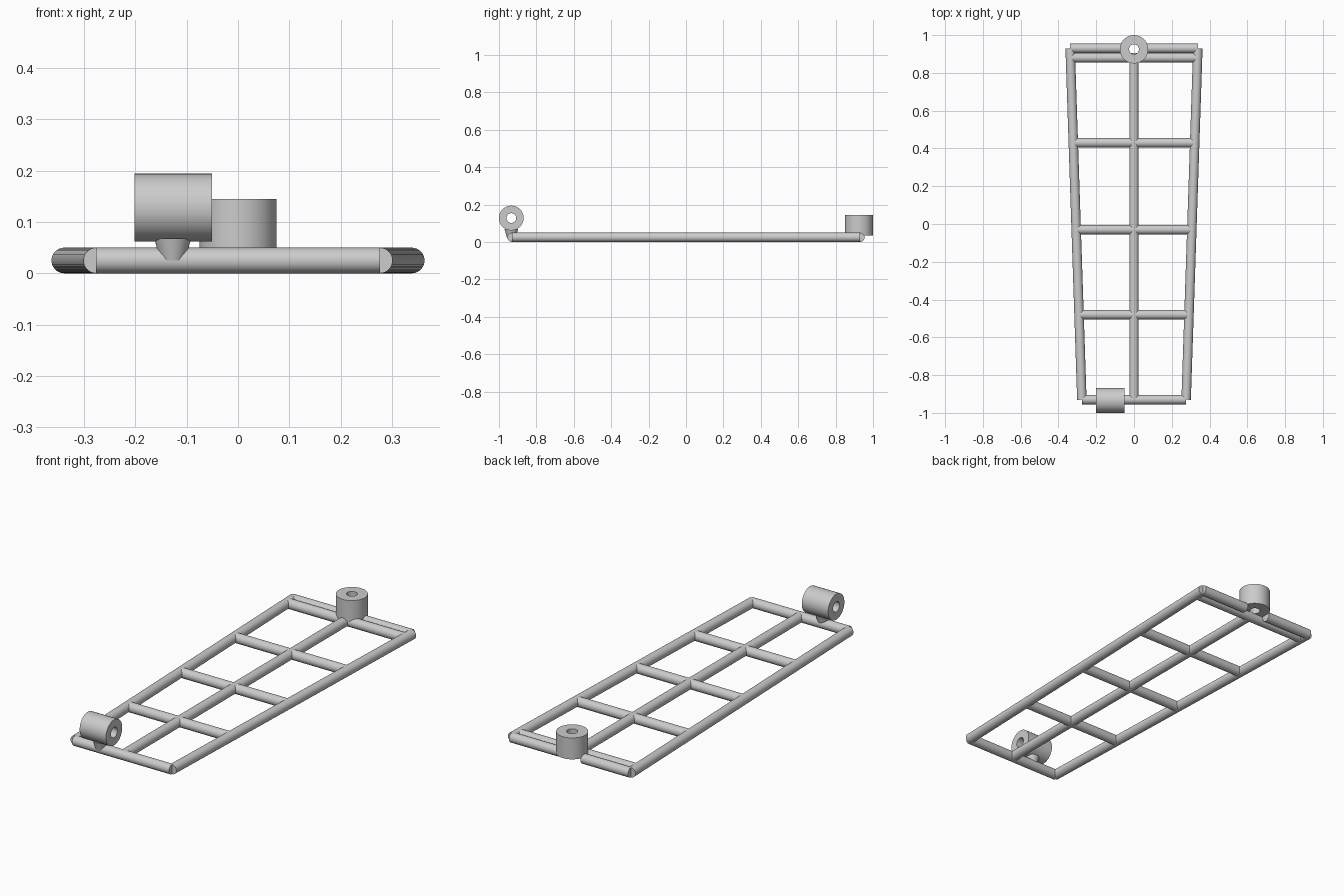
import bpy, bmesh, math
from mathutils import Vector

cube = bpy.data.objects.get("Cube")
if cube:
    bpy.data.objects.remove(cube, do_unlink=True)

R = 0.025                       # tube radius, also the height of the tube axes
FRONT, BACK = -0.93, 0.93       # ends of the frame
SIDES = 40

steel = bpy.data.materials.new("grey_steel")
steel.use_nodes = True
colour = (0.6, 0.6, 0.6, 1)
steel.diffuse_color = colour
steel.node_tree.nodes["Principled BSDF"].inputs["Base Color"].default_value = colour


def finish(obj):
    obj.data.materials.append(steel)
    bpy.ops.object.select_all(action='DESELECT')
    obj.select_set(True)
    bpy.context.view_layer.objects.active = obj
    bpy.ops.object.shade_smooth_by_angle(angle=math.radians(35))
    return obj


def rod(name, start, end, r1=R, r2=R):
    """Solid round bar, or cone, between two points."""
    a, b = Vector(start), Vector(end)
    bpy.ops.mesh.primitive_cone_add(vertices=SIDES, radius1=r1, radius2=r2,
                                    depth=(b - a).length, location=(a + b) / 2)
    obj = bpy.context.object
    obj.name = name
    obj.rotation_euler = (b - a).to_track_quat('Z', 'Y').to_euler()
    return finish(obj)


def sleeve(name, centre, outer, inner, length, rotation=(0, 0, 0)):
    """Hollow cylinder turned from a rectangular profile."""
    bm = bmesh.new()
    h = length / 2
    ring = [bm.verts.new((r, 0, z)) for r, z in
            ((inner, -h), (outer, -h), (outer, h), (inner, h))]
    edges = [bm.edges.new((ring[i], ring[(i + 1) % 4])) for i in range(4)]
    bmesh.ops.spin(bm, geom=ring + edges, axis=(0, 0, 1), cent=(0, 0, 0),
                   angle=math.tau, steps=48, use_merge=False)
    bmesh.ops.remove_doubles(bm, verts=bm.verts, dist=0.0001)
    bmesh.ops.recalc_face_normals(bm, faces=bm.faces)
    mesh = bpy.data.meshes.new(name)
    bm.to_mesh(mesh)
    bm.free()
    obj = bpy.data.objects.new(name, mesh)
    bpy.context.collection.objects.link(obj)
    obj.location = centre
    obj.rotation_euler = rotation
    return finish(obj)


def half_width(y):
    """Distance of the tapering side rails from the middle."""
    return 0.276 + (0.338 - 0.276) * (y - FRONT) / (BACK - FRONT)


# Side rails and split back tube
for side, s in (("left", 1), ("right", -1)):
    rod(side + "_rail", (s * half_width(FRONT), FRONT, R), (s * half_width(BACK), BACK, R))
    rod(side + "_back_tube", (s * 0.068, BACK, R), (s * half_width(BACK), BACK, R))

# Cross tubes and central spine
for name, y in (("front_tube", FRONT), ("front_crossbar", -0.48), ("middle_crossbar", -0.03),
                ("rear_crossbar", 0.43), ("inner_back_tube", 0.88)):
    w = half_width(y)
    rod(name, (-w, y, R), (w, y, R))
rod("spine_tube", (0, FRONT, R), (0, 0.88, R))

# Upright pivot sleeve at the back
sleeve("back_pivot_sleeve", (0, 0.925, 0.09), 0.075, 0.026, 0.11)

# Horizontal sleeve on its stem at the front
sleeve("front_sleeve", (-0.126, -0.934, 0.128), 0.066, 0.026, 0.15, (0, math.pi / 2, 0))
rod("front_sleeve_stem", (-0.127, -0.934, R), (-0.127, -0.934, 0.068), 0.024, 0.036)
